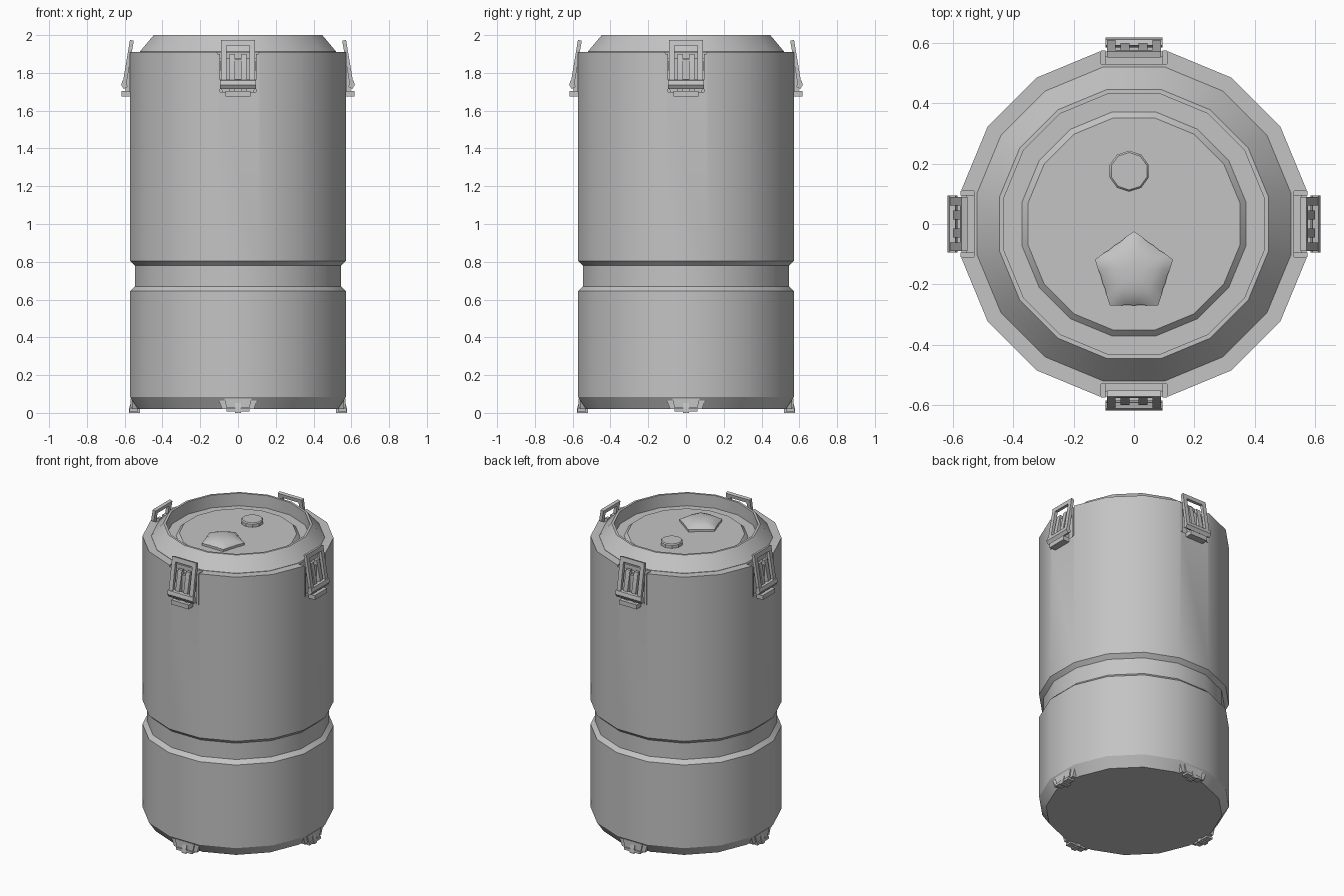
import bpy, bmesh, math

cube = bpy.data.objects.get("Cube")
if cube:
    bpy.data.objects.remove(cube, do_unlink=True)

grey = bpy.data.materials.new("plain grey")
grey.use_nodes = True
colour = (0.55, 0.55, 0.55, 1)
grey.diffuse_color = colour
grey.node_tree.nodes["Principled BSDF"].inputs["Base Color"].default_value = colour


def activate(ob):
    bpy.ops.object.select_all(action="DESELECT")
    ob.select_set(True)
    bpy.context.view_layer.objects.active = ob


def smooth(ob):
    activate(ob)
    bpy.ops.object.shade_smooth_by_angle(angle=math.radians(30))


def finish(name, bm):
    bmesh.ops.recalc_face_normals(bm, faces=bm.faces)
    mesh = bpy.data.meshes.new(name)
    bm.to_mesh(mesh)
    bm.free()
    mesh.materials.append(grey)
    ob = bpy.data.objects.new(name, mesh)
    bpy.context.collection.objects.link(ob)
    return ob


def loft(name, rings):
    """Skin a stack of equal rings and cap both ends."""
    bm = bmesh.new()
    loops = [[bm.verts.new(p) for p in ring] for ring in rings]
    for a, b in zip(loops, loops[1:]):
        for i in range(len(a)):
            j = (i + 1) % len(a)
            bm.faces.new((a[i], a[j], b[j], b[i]))
    bm.faces.new(loops[0])
    bm.faces.new(loops[-1])
    return finish(name, bm)


def circle(r, z, sides=16, cx=0, cy=0):
    step = math.tau / sides
    return [(cx + r * math.cos(step * (i + 0.5)), cy + r * math.sin(step * (i + 0.5)), z)
            for i in range(sides)]


def lathe(name, profile, **where):
    return loft(name, [circle(r, z, **where) for r, z in profile])


def across(name, pts, lo, hi):
    """Side profile of (distance out, height) extruded sideways."""
    return loft(name, [[(x, -r, z) for r, z in pts] for x in (lo, hi)])


def outward(name, pts, lo, hi):
    """Front outline of (sideways, height) extruded outward."""
    return loft(name, [[(x, -r, z) for x, z in pts] for r in (lo, hi)])


def box(name, x, r, z):
    return outward(name, [(x[0], z[0]), (x[1], z[0]), (x[1], z[1]), (x[0], z[1])], *r)


def trapezoid(low, high, z0, z1):
    return [(-low, z0), (low, z0), (high, z1), (-high, z1)]


def four_sides(ob):
    """Repeat a front part around the barrel."""
    smooth(ob)
    base = ob.name
    ob.name = base + "_front"
    for k, side in enumerate(("left", "back", "right"), 1):
        copy = ob.copy()
        copy.name = base + "_" + side
        copy.rotation_euler.z = k * math.pi / 2
        bpy.context.collection.objects.link(copy)


# Barrel wall with a waist groove and a chamfered base
R = 0.583
body = lathe("barrel_body", [(0.54, 0.02), (R, 0.085), (R, 0.645), (0.557, 0.67),
                             (0.557, 0.78), (R, 0.805), (R, 1.91)])

# Latch pockets cut through the upper edge
for k in range(4):
    cutter = outward("pocket_cutter", trapezoid(0.1, 0.112, 1.7, 1.95), 0.53, 0.7)
    cutter.rotation_euler.z = k * math.pi / 2
    cutter.hide_render = True
    mod = body.modifiers.new("pocket", "BOOLEAN")
    mod.operation = "DIFFERENCE"
    mod.solver = "EXACT"
    mod.object = cutter
    activate(body)
    bpy.ops.object.modifier_apply(modifier=mod.name)
    bpy.data.objects.remove(cutter, do_unlink=True)
smooth(body)

# Lid with a sloped collar, sunken floor and raised centre disc
smooth(lathe("lid", [(0.53, 1.9), (0.53, 1.912), (0.455, 2.0), (0.44, 2.0), (0.44, 1.915),
                     (0.378, 1.915), (0.358, 1.935)]))

# Small round cap
smooth(lathe("small_cap", [(0.068, 1.925), (0.068, 1.955), (0.062, 1.962)],
             sides=10, cx=-0.016, cy=0.175))


# Five-pointed grip knob with a domed top
def star(scale, z, point):
    ring = []
    for i in range(30):
        a = math.tau * i / 30
        r = scale * (0.11 + point * ((1 + math.cos(5 * a)) / 2) ** 3)
        ring.append((r * math.sin(a), -0.16 + r * math.cos(a), z))
    return ring


smooth(loft("grip_knob", [star(1, 1.925, 0.026), star(1, 1.95, 0.026), star(0.85, 1.965, 0.012),
                          star(0.6, 1.976, 0.004), star(0.3, 1.982, 0)]))

# Latch mounting plate
four_sides(outward("latch_plate", trapezoid(0.085, 0.095, 1.69, 1.88), 0.525, 0.555))

# Latch bail: two leaning legs and a top bar
bail = [(0.592, 1.735), (0.612, 1.735), (0.572, 1.975), (0.552, 1.97)]
for name, x in (("a", -0.09), ("b", 0.062)):
    four_sides(across("bail_leg_" + name, bail, x, x + 0.028))
four_sides(across("bail_top_bar", [(0.556, 1.945), (0.577, 1.945), (0.572, 1.975), (0.552, 1.97)],
                  -0.09, 0.09))

# Latch lever: tapering pair of arms on a hinge block
lever = [(0.555, 1.7), (0.595, 1.7), (0.6, 1.78), (0.575, 1.9), (0.555, 1.9)]
for name, x in (("a", -0.045), ("b", 0.015)):
    four_sides(across("lever_arm_" + name, lever, x, x + 0.03))
four_sides(box("lever_web", (-0.02, 0.02), (0.55, 0.575), (1.7, 1.87)))
four_sides(box("hinge_block", (-0.065, 0.065), (0.55, 0.618), (1.675, 1.705)))
four_sides(across("hinge_pin", [(0.585, 1.725), (0.605, 1.715), (0.618, 1.735),
                                (0.612, 1.76), (0.592, 1.765)], -0.095, 0.095))
for name, x in (("a", -0.11), ("b", 0.095)):
    four_sides(across("latch_cheek_" + name, [(0.53, 1.7), (0.575, 1.7), (0.575, 1.9),
                                              (0.53, 1.9)], x, x + 0.015))

# Foot catches around the base
four_sides(outward("foot_plate", trapezoid(0.085, 0.108, 0.02, 0.085), 0.52, 0.56))
four_sides(outward("foot_pad", trapezoid(0.06, 0.072, 0.025, 0.075), 0.55, 0.568))
four_sides(across("foot_hook", [(0.52, 0.0), (0.578, 0.0), (0.578, 0.018), (0.566, 0.06),
                                (0.52, 0.06)], -0.016, 0.016))
four_sides(box("foot_bar", (-0.06, 0.06), (0.53, 0.575), (0.008, 0.024)))
